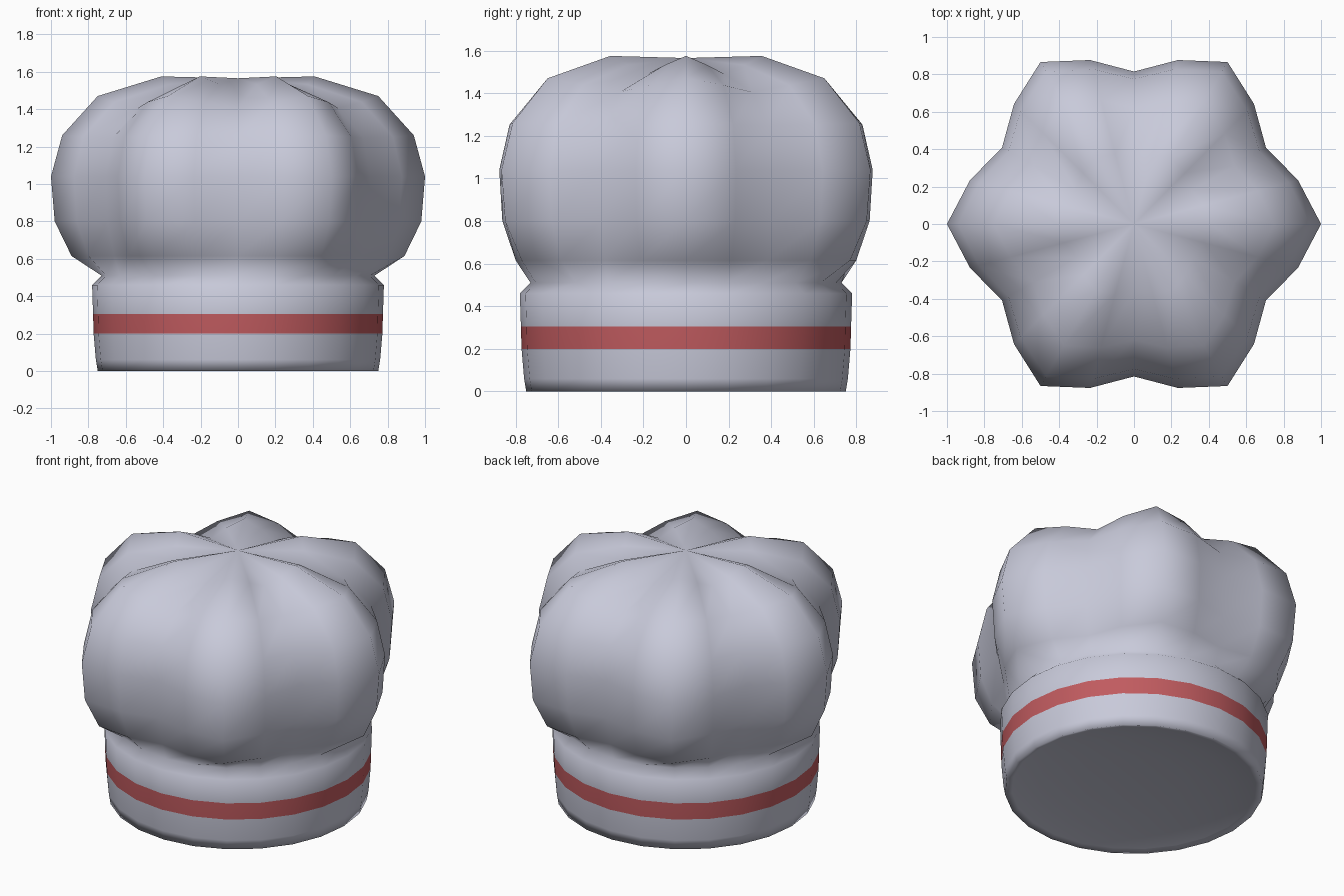
import bpy, bmesh
from math import cos, sin, pi

cube = bpy.data.objects.get("Cube")
if cube:
    bpy.data.objects.remove(cube, do_unlink=True)

SIDES = 24
LOBES = 6


def make_material(name, rgb):
    mat = bpy.data.materials.new(name)
    mat.use_nodes = True
    colour = (*rgb, 1)
    mat.diffuse_color = colour
    mat.node_tree.nodes["Principled BSDF"].inputs["Base Color"].default_value = colour
    return mat


cloth = make_material("pale cloth", (0.58, 0.59, 0.70))
red = make_material("red stripe", (0.53, 0.105, 0.115))

# Shallow underside rings, then headband rings: radius, height
hollow = [(0.3, 0.055), (0.55, 0.035), (0.71, 0.01)]
band = [(0.75, 0), (0.76, 0.06), (0.772, 0.2), (0.775, 0.305),
        (0.78, 0.46), (0.73, 0.51)]
# Puffed crown rings: lobe radius, lobe height, valley radius, valley height
puff = [(0.89, 0.615, 0.765, 0.615), (0.98, 0.8, 0.805, 0.8),
        (1.0, 1.04, 0.815, 1.04), (0.94, 1.26, 0.775, 1.245),
        (0.75, 1.47, 0.62, 1.405), (0.41, 1.575, 0.36, 1.49)]
rings = [(r, z, r, z) for r, z in hollow + band] + puff

bm = bmesh.new()
loops = []
for lobe_r, lobe_z, valley_r, valley_z in rings:
    loop = []
    for i in range(SIDES):
        a = 2 * pi * i / SIDES
        t = (1 + cos(LOBES * a)) / 2
        r = valley_r + (lobe_r - valley_r) * t
        z = valley_z + (lobe_z - valley_z) * t
        loop.append(bm.verts.new((r * cos(a), r * sin(a), z)))
    loops.append(loop)

# Walls
for low, high in zip(loops, loops[1:]):
    for i in range(SIDES):
        j = (i + 1) % SIDES
        bm.faces.new((low[i], low[j], high[j], high[i]))

# Middle of the underside and gathered top
inner = bm.verts.new((0, 0, 0.06))
top = bm.verts.new((0, 0, 1.565))
for i in range(SIDES):
    j = (i + 1) % SIDES
    bm.faces.new((loops[0][j], loops[0][i], inner))
    bm.faces.new((loops[-1][i], loops[-1][j], top))

# Stripe colour by height
bm.normal_update()
for face in bm.faces:
    face.smooth = True
    heights = [v.co.z for v in face.verts]
    if min(heights) > 0.19 and max(heights) < 0.31:
        face.material_index = 1

mesh = bpy.data.meshes.new("puffed_hat")
bm.to_mesh(mesh)
bm.free()
mesh.materials.append(cloth)
mesh.materials.append(red)
hat = bpy.data.objects.new("puffed_hat", mesh)
bpy.context.collection.objects.link(hat)
